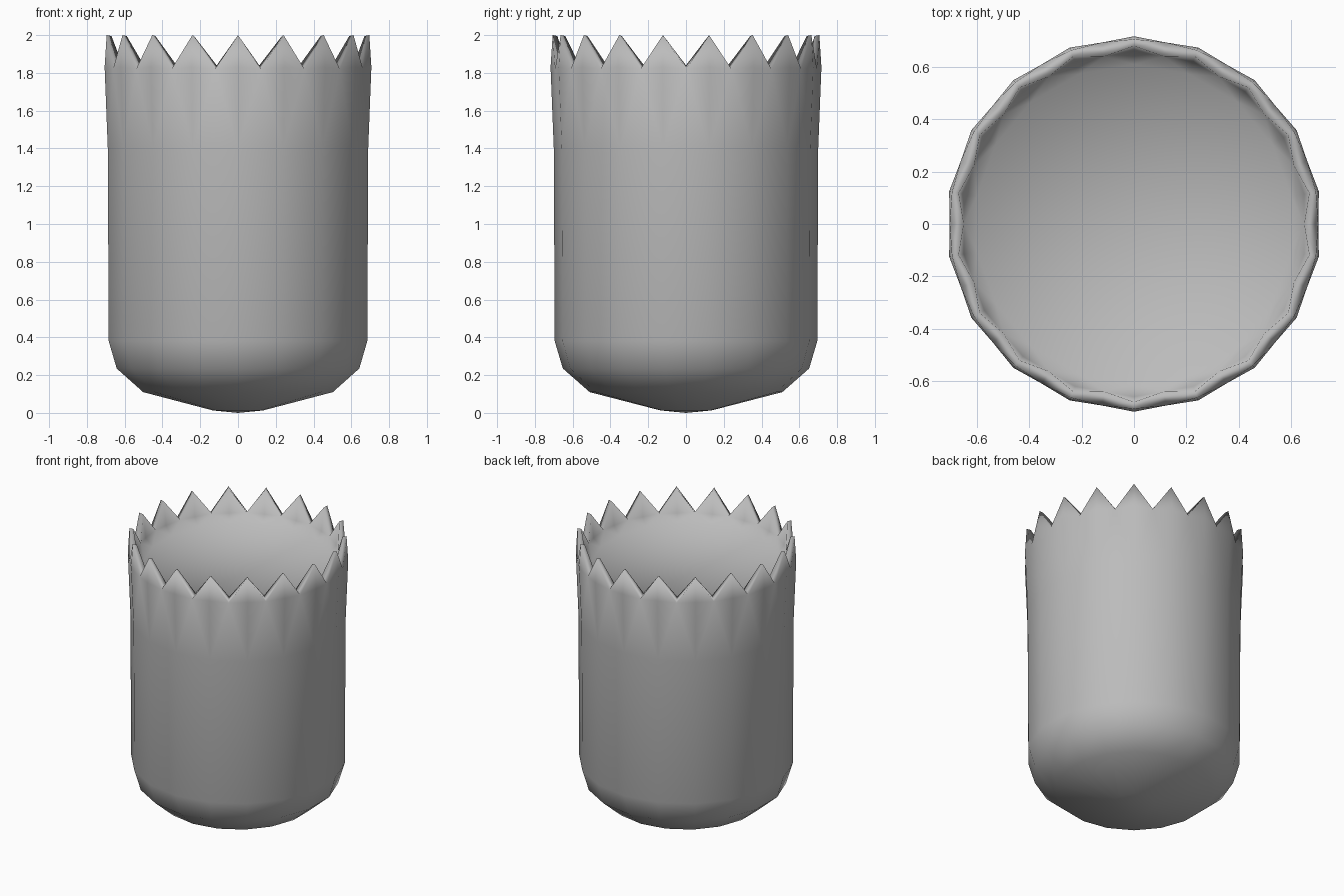
import bpy, bmesh
from math import sin, cos, pi

if "Cube" in bpy.data.objects:
    bpy.data.objects.remove(bpy.data.objects["Cube"])

SIDES = 18
STEP = 2 * pi / SIDES
# radius, height of the rings, starting next to the centre point
OUTER = [(0.135, 0.013), (0.51, 0.11), (0.652, 0.235), (0.695, 0.38), (0.70, 1.4), (0.717, 1.83)]
INNER = [(0.61, 1.775), (0.66, 1.83)]

bm = bmesh.new()


def ring(r, z, shift=0.0):
    return [bm.verts.new((r * sin((k + shift) * STEP), -r * cos((k + shift) * STEP), z))
            for k in range(SIDES)]


def shell(profile, base_z, tip, valley):
    """Round surface ending in triangular teeth; returns tip and valley verts."""
    base = bm.verts.new((0, 0, base_z))
    rings = [ring(*p) for p in profile]
    tips, valleys = ring(*tip), ring(*valley, 0.5)
    for k in range(SIDES):
        n = (k + 1) % SIDES
        bm.faces.new((base, rings[0][n], rings[0][k]))
        for a, b in zip(rings[:-2], rings[1:-1]):
            bm.faces.new((a[k], a[n], b[n], b[k]))
        a, b = rings[-2:]
        # last band fans out to the notch, then the two halves of the teeth
        bm.faces.new((a[k], valleys[k], b[k]))
        bm.faces.new((a[k], a[n], valleys[k]))
        bm.faces.new((a[n], b[n], valleys[k]))
        bm.faces.new((b[k], valleys[k], tips[k]))
        bm.faces.new((b[n], tips[n], valleys[k]))
    return tips, valleys


# outer body, and the shallow dish that closes the top inside the teeth
tips_o, valleys_o = shell(OUTER, 0.0, (0.706, 2.0), (0.704, 1.82))
tips_i, valleys_i = shell(INNER, 1.76, (0.68, 1.995), (0.65, 1.84))

# zigzag rim joining both surfaces
for k in range(SIDES):
    n = (k + 1) % SIDES
    bm.faces.new((tips_o[k], valleys_o[k], valleys_i[k], tips_i[k]))
    bm.faces.new((valleys_o[k], tips_o[n], tips_i[n], valleys_i[k]))

bmesh.ops.recalc_face_normals(bm, faces=bm.faces)
for f in bm.faces:
    f.smooth = True
mesh = bpy.data.meshes.new("jagged_cup")
bm.to_mesh(mesh)
bm.free()
cup = bpy.data.objects.new("jagged_cup", mesh)
bpy.context.collection.objects.link(cup)
mat = bpy.data.materials.new("cup_grey")
mat.diffuse_color = (0.5, 0.5, 0.5, 1)
mat.use_nodes = True
mat.node_tree.nodes["Principled BSDF"].inputs["Base Color"].default_value = mat.diffuse_color
mesh.materials.append(mat)
